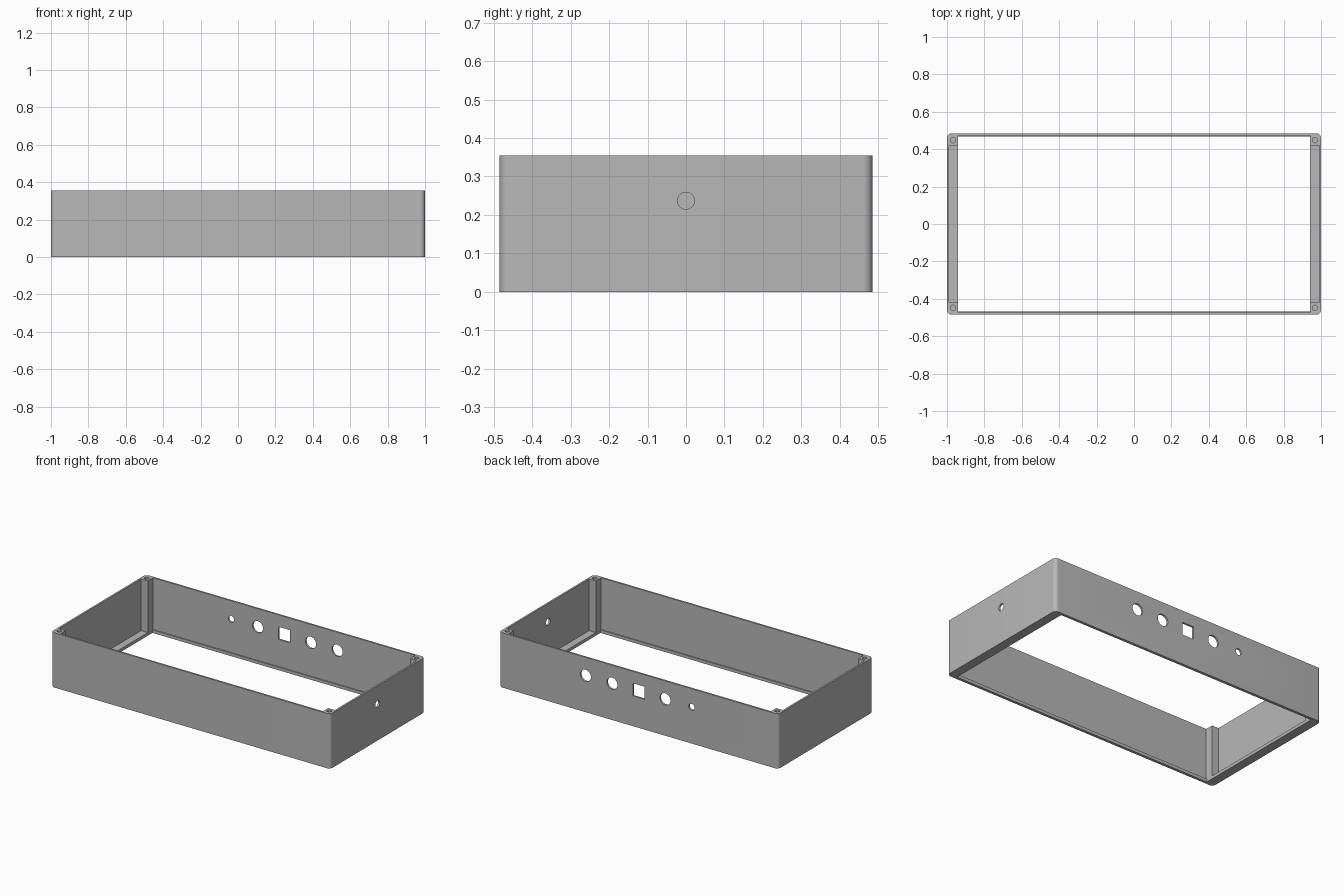
import bpy, bmesh
from math import pi, cos, sin, radians

cube = bpy.data.objects.get("Cube")
if cube:
    bpy.data.objects.remove(cube, do_unlink=True)

# Overall sizes
HX, HY, H = 1.0, 0.485, 0.355      # half length, half width, height
WALL, FLOOR = 0.012, 0.02          # wall and bottom flange thickness
OPEN_X, OPEN_Y = 0.94, 0.467       # half size of the bottom opening
POST_Y = 0.42                      # inner edge of the corner posts
PORT_Z = 0.237

grey = bpy.data.materials.new("plain grey")
grey.use_nodes = True
grey.diffuse_color = (0.48, 0.48, 0.48, 1)
grey.node_tree.nodes["Principled BSDF"].inputs["Base Color"].default_value = (0.48, 0.48, 0.48, 1)


def prism(name, outline, z0, z1):
    """Extrude a flat outline from z0 to z1."""
    bm = bmesh.new()
    face = bm.faces.new([bm.verts.new((x, y, z0)) for x, y in outline])
    top = bmesh.ops.extrude_face_region(bm, geom=[face])["geom"]
    bmesh.ops.translate(bm, vec=(0, 0, z1 - z0),
                        verts=[v for v in top if isinstance(v, bmesh.types.BMVert)])
    bmesh.ops.recalc_face_normals(bm, faces=bm.faces)
    mesh = bpy.data.meshes.new(name)
    bm.to_mesh(mesh)
    bm.free()
    mesh.materials.append(grey)
    obj = bpy.data.objects.new(name, mesh)
    bpy.context.collection.objects.link(obj)
    return obj


def rectangle(hx, hy):
    return [(-hx, -hy), (hx, -hy), (hx, hy), (-hx, hy)]


def circle(r, n=32):
    return [(r * cos(2 * pi * i / n), r * sin(2 * pi * i / n)) for i in range(n)]


def rounded(hx, hy, r, n=8):
    pts = []
    for q, (sx, sy) in enumerate([(1, 1), (-1, 1), (-1, -1), (1, -1)]):
        for i in range(n + 1):
            a = (q + i / n) * pi / 2
            pts.append((sx * (hx - r) + r * cos(a), sy * (hy - r) + r * sin(a)))
    return pts


def cut(target, cutter):
    """Subtract the cutter, keep the result and discard the cutter."""
    mod = target.modifiers.new("cut", "BOOLEAN")
    mod.operation, mod.solver, mod.object = "DIFFERENCE", "EXACT", cutter
    cutter.hide_render = True
    dg = bpy.context.evaluated_depsgraph_get()
    mesh = bpy.data.meshes.new_from_object(target.evaluated_get(dg))
    target.modifiers.clear()
    target.data = mesh
    bpy.data.objects.remove(cutter, do_unlink=True)


# Outer shell with rounded vertical corners
frame = prism("enclosure_frame", rounded(HX, HY, 0.025), 0, H)

# Cavity that leaves the walls, bottom flange and four corner posts
wx, wy = HX - WALL, HY - WALL
quarter = [(wx, POST_Y), (OPEN_X, POST_Y), (OPEN_X, wy)]
cavity = (quarter + [(-x, y) for x, y in reversed(quarter)]
          + [(-x, -y) for x, y in quarter] + [(x, -y) for x, y in reversed(quarter)])
cut(frame, prism("cavity_cutter", cavity, FLOOR, H + 0.1))

# Open bottom
cut(frame, prism("opening_cutter", rectangle(OPEN_X, OPEN_Y), -0.1, FLOOR + 0.05))

# Blind screw holes in the posts
for sx in (-1, 1):
    for sy in (-1, 1):
        hole = prism("screw_cutter", circle(0.014, 24), H - 0.12, H + 0.05)
        hole.location = (sx * 0.967, sy * 0.448, 0)
        cut(frame, hole)

# Row of ports through the back wall
ports = [(-0.38, circle(0.021)), (-0.19, circle(0.038)), (0, rectangle(0.041, 0.041)),
         (0.19, circle(0.038)), (0.38, circle(0.038))]
for x, outline in ports:
    port = prism("port_cutter", outline, -0.05, 0.05)
    port.rotation_euler.x = pi / 2
    port.location = (x, HY, PORT_Z)
    cut(frame, port)

# Round hole through the right-hand end wall
port = prism("side_cutter", circle(0.022), -0.05, 0.05)
port.rotation_euler.y = pi / 2
port.location = (HX, 0, PORT_Z)
cut(frame, port)

# Smooth the rounded corners and holes, keep the rest sharp
bpy.ops.object.select_all(action="DESELECT")
frame.select_set(True)
bpy.context.view_layer.objects.active = frame
bpy.ops.object.shade_smooth_by_angle(angle=radians(30))
